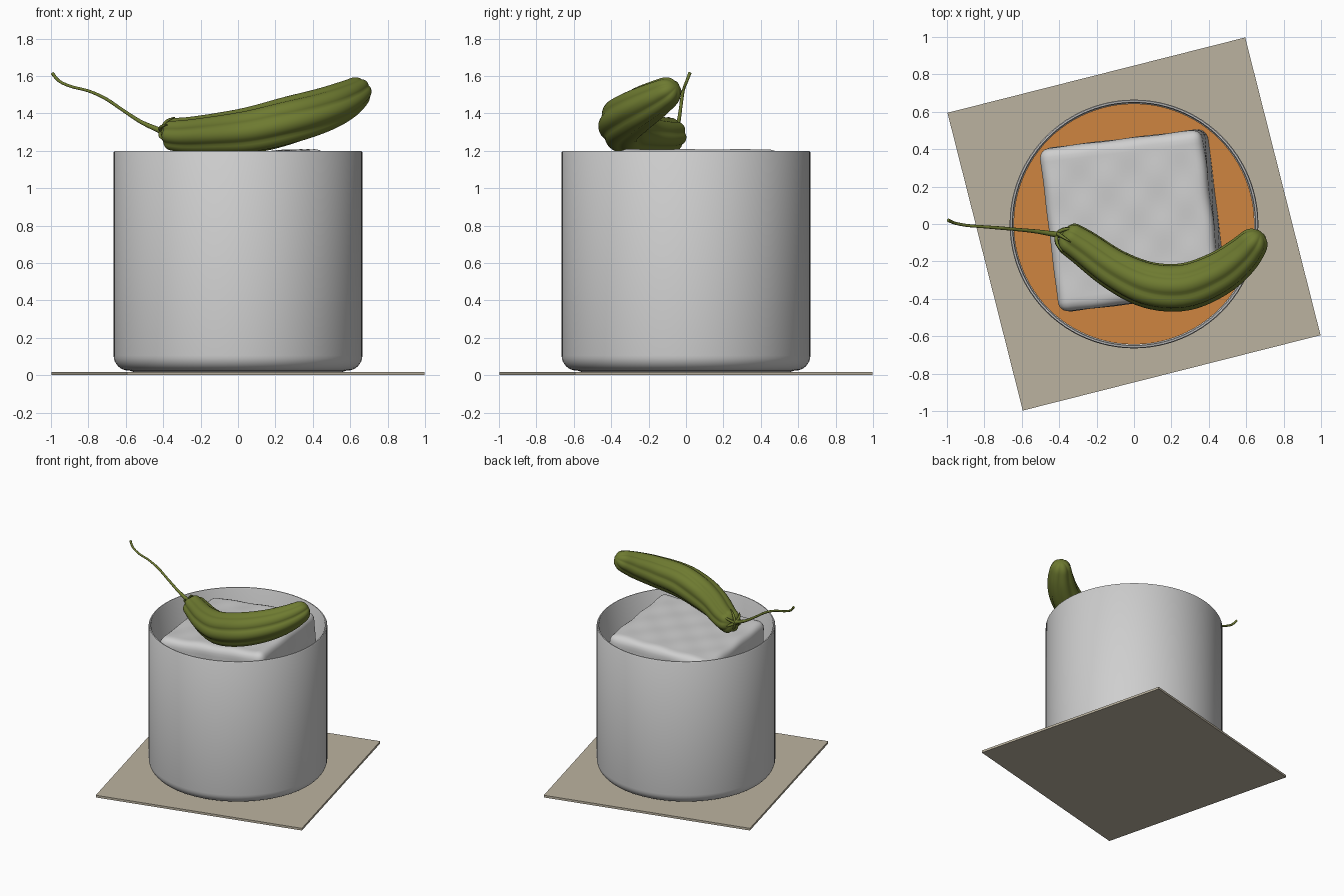
import bpy, bmesh, math
from mathutils import Vector, Matrix

cube = bpy.data.objects.get("Cube")
if cube:
    bpy.data.objects.remove(cube, do_unlink=True)


def material(name, rgb):
    m = bpy.data.materials.new(name)
    m.use_nodes = True
    m.diffuse_color = (*rgb, 1)
    m.node_tree.nodes["Principled BSDF"].inputs["Base Color"].default_value = (*rgb, 1)
    return m


glass_grey = material("glass grey", (0.62, 0.62, 0.62))
ice_white = material("ice white", (0.62, 0.62, 0.62))
orange = material("drink orange", (0.62, 0.235, 0.05))
linen = material("napkin beige", (0.50, 0.45, 0.35))
green = material("pepper green", (0.155, 0.195, 0.03))


def finish(name, bm, mat, angle=None):
    bmesh.ops.recalc_face_normals(bm, faces=bm.faces)
    mesh = bpy.data.meshes.new(name)
    bm.to_mesh(mesh)
    bm.free()
    ob = bpy.data.objects.new(name, mesh)
    mesh.materials.append(mat)
    bpy.context.collection.objects.link(ob)
    if angle:
        bpy.ops.object.select_all(action='DESELECT')
        ob.select_set(True)
        bpy.context.view_layer.objects.active = ob
        bpy.ops.object.shade_smooth_by_angle(angle=math.radians(angle))
    return ob


def lathe(name, profile, mat, steps=96):
    bm = bmesh.new()
    verts = [bm.verts.new((r, 0, z)) for r, z in profile]
    edges = [bm.edges.new(pair) for pair in zip(verts, verts[1:])]
    bmesh.ops.spin(bm, geom=verts + edges, cent=(0, 0, 0), axis=(0, 0, 1),
                   angle=math.tau, steps=steps)
    bmesh.ops.remove_doubles(bm, verts=bm.verts, dist=0.0005)
    return finish(name, bm, mat, 40)


def spline(points, t):
    """Catmull-Rom interpolation of equal-length tuples, t from 0 to 1."""
    n = len(points) - 1
    i = min(int(t * n), n - 1)
    f = t * n - i
    a, b, c, d = (Vector(points[min(max(k, 0), n)]) for k in range(i - 1, i + 3))
    return 0.5 * (2 * b + (c - a) * f + (2 * a - 5 * b + 4 * c - d) * f ** 2
                  + (3 * b - a - 3 * c + d) * f ** 3)


def tube(name, points, mat, rings, sides, lobes=0, depth=0.0, blunt=0.0):
    """Sweep a ring along points (x, y, z, radius), optionally ribbed."""
    bm = bmesh.new()
    loops = []
    for k in range(rings + 1):
        t = k / rings
        t = (1 - math.cos(math.pi * t)) / 2 if blunt else t
        p = spline(points, t)
        ahead, behind = spline(points, min(t + 0.01, 1)), spline(points, max(t - 0.01, 0))
        tangent = (ahead - behind).to_3d().normalized()
        side = tangent.cross(Vector((0, 0, 1))).normalized()
        up = side.cross(tangent)
        r = p[3]
        if blunt:
            edge = min(min(t, 1 - t) / blunt, 1)
            r *= math.sqrt(max(1 - (1 - edge) ** 2, 0.003))
        ring = []
        for j in range(sides):
            a = math.tau * j / sides
            rib = 1 - depth + 2 * depth * abs(math.cos(a * lobes / 2 + 0.5)) ** 0.8 if lobes else 1
            ring.append(bm.verts.new(p.to_3d() + r * rib * (side * math.cos(a) + up * math.sin(a))))
        loops.append(ring)
    for lo, hi in zip(loops, loops[1:]):
        for j in range(sides):
            n = (j + 1) % sides
            bm.faces.new((lo[j], lo[n], hi[n], hi[j]))
    bm.faces.new(loops[0][::-1])
    bm.faces.new(loops[-1])
    return finish(name, bm, mat, 60)


# Napkin under the glass
bm = bmesh.new()
bmesh.ops.create_cube(bm, size=1)
bmesh.ops.scale(bm, vec=(1.642, 1.642, 0.018), verts=bm.verts)
bmesh.ops.translate(bm, vec=(0, 0, 0.009), verts=bm.verts)
bmesh.ops.rotate(bm, matrix=Matrix.Rotation(math.radians(14.2), 3, 'Z'), verts=bm.verts)
finish("napkin", bm, linen)

# Tumbler: rounded base, thin wall, hollow inside
R, WALL, BASE, FILLET = 0.665, 0.018, 0.025, 0.08
profile = [(0, 0.018), (0.56, 0.018), (0.58, BASE)]
for k in range(9):
    a = math.pi / 2 * k / 8
    profile.append((R - FILLET + FILLET * math.sin(a), BASE + FILLET * (1 - math.cos(a))))
profile += [(R, 1.192), (R - 0.005, 1.2), (R - 0.013, 1.2), (R - WALL, 1.192),
            (R - WALL, 0.12), (0.58, 0.06), (0, 0.06)]
lathe("tumbler", profile, glass_grey)

# Drink
lathe("drink", [(0, 0.065), (0.575, 0.065), (0.644, 0.125), (0.644, 0.72), (0, 0.72)], orange)

# Ice block: rounded box with a faintly uneven surface
bm = bmesh.new()
bmesh.ops.create_cube(bm, size=0.88)
bmesh.ops.subdivide_edges(bm, edges=bm.edges, cuts=35, use_grid_fill=True)
ROUND = 0.055
core = 0.44 - ROUND
for v in bm.verts:
    inner = Vector([max(-core, min(core, c)) for c in v.co])
    out = (v.co - inner).normalized()
    ripple = 0.003 * math.sin(23 * v.co.x + 9 * v.co.z) * math.sin(21 * v.co.y + 7 * v.co.z)
    v.co = inner + out * (ROUND + ripple)
ice = finish("ice_block", bm, ice_white, 60)
ice.matrix_world = (Matrix.Translation((0.005, 0.02, 0.745))
                    @ Matrix.Rotation(math.radians(7), 4, 'Z')
                    @ Matrix.Rotation(math.radians(-3.5), 4, 'Y'))

# Ribbed, curved pepper
tube("pepper", [(-0.385, -0.05, 1.29, 0.08), (-0.27, -0.125, 1.282, 0.092),
                (-0.10, -0.245, 1.292, 0.105), (0.08, -0.325, 1.312, 0.118),
                (0.27, -0.335, 1.36, 0.121), (0.45, -0.265, 1.415, 0.112),
                (0.58, -0.165, 1.475, 0.095), (0.675, -0.05, 1.545, 0.065)],
     green, rings=64, sides=60, lobes=7, depth=0.07, blunt=0.07)

# Long thin stem
tube("pepper_stem", [(-0.35, -0.06, 1.285, 0.026), (-0.42, -0.055, 1.31, 0.016),
                     (-0.52, -0.04, 1.355, 0.011), (-0.62, -0.03, 1.42, 0.009),
                     (-0.71, -0.022, 1.48, 0.009), (-0.80, -0.015, 1.52, 0.008),
                     (-0.89, -0.008, 1.543, 0.008), (-0.955, 0.004, 1.572, 0.008),
                     (-0.993, 0.02, 1.615, 0.009)],
     green, rings=48, sides=10)

# Small sepals around the stem base, folded over the pepper's shoulder
neck = Vector((-0.41, -0.05, 1.303))
axis = Vector((0.84, -0.54, -0.05)).normalized()
side = axis.cross(Vector((0, 0, 1))).normalized()
up = side.cross(axis)
for k in range(6):
    a = math.tau * (k + 0.5) / 6
    out = side * math.cos(a) + up * math.sin(a)
    path = [(neck, 0.01), (neck + out * 0.03 + axis * 0.01, 0.01),
            (neck + out * 0.06 + axis * 0.035, 0.008), (neck + out * 0.08 + axis * 0.08, 0.003)]
    tube(f"sepal_{k + 1}", [(*p, r) for p, r in path], green, rings=8, sides=8)
